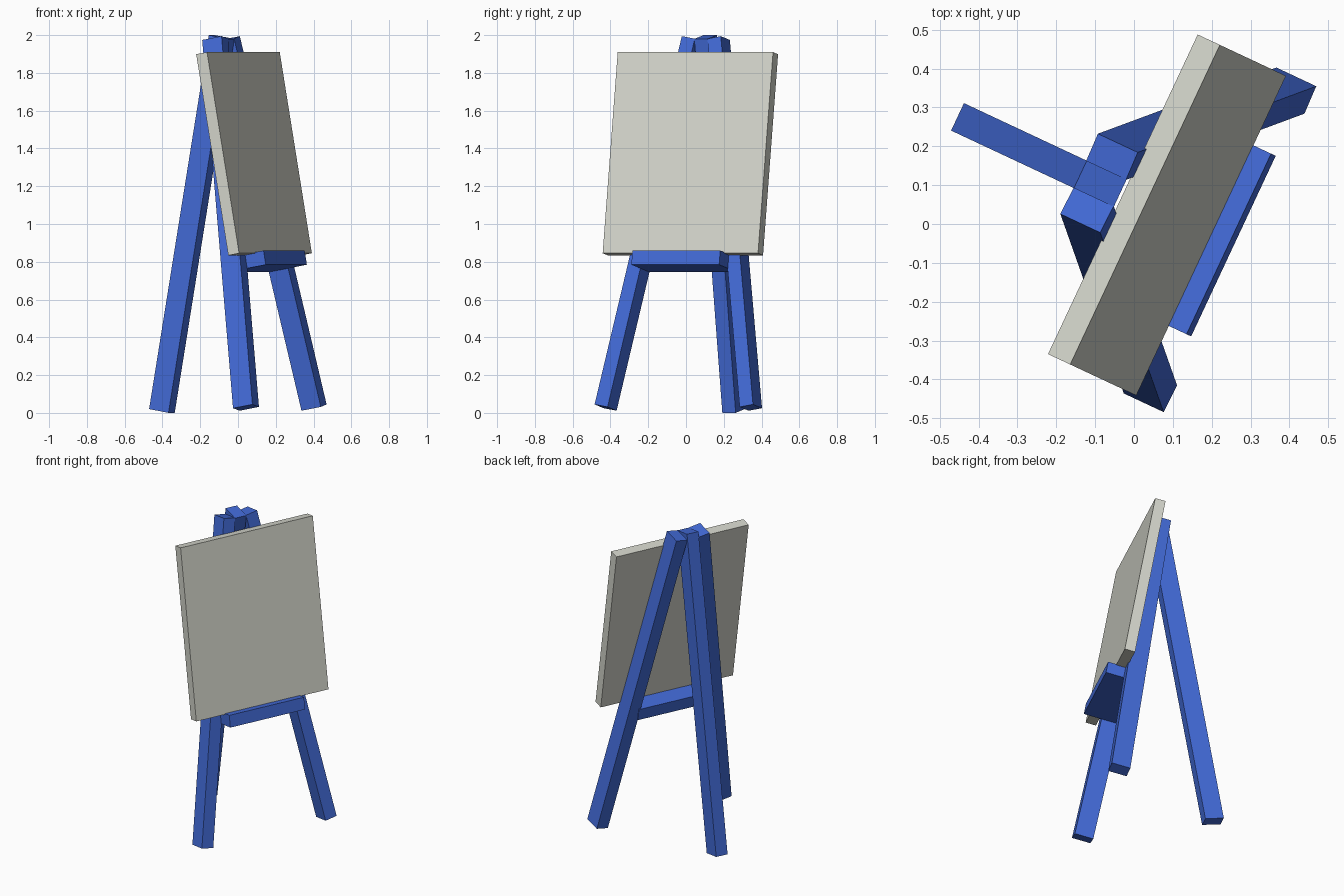
import bpy, math
from mathutils import Matrix, Vector

if "Cube" in bpy.data.objects:
    bpy.data.objects.remove(bpy.data.objects["Cube"])

TILT = math.radians(10)
TURN = Matrix.Rotation(math.radians(64.9), 4, 'Z')   # whole easel is turned
CX = 0.057                                           # easel centre line before turning


def material(name, color):
    m = bpy.data.materials.new(name)
    m.diffuse_color = (*color, 1)
    m.use_nodes = True
    m.node_tree.nodes["Principled BSDF"].inputs["Base Color"].default_value = m.diffuse_color
    return m


blue = material("blue_paint", (0.055, 0.145, 0.68))
canvas = material("canvas", (0.66, 0.67, 0.60))


def box(name, center, size, mat, tilt, splay=0.0):
    """Box leaned back by tilt, then splayed sideways within its leaning plane."""
    bpy.ops.mesh.primitive_cube_add(size=1)
    ob = bpy.context.object
    ob.name = name
    place = (TURN @ Matrix.Translation(Vector(center) + Vector((CX, 0, 0)))
             @ Matrix.Rotation(tilt, 4, 'X') @ Matrix.Rotation(splay, 4, 'Y')
             @ Matrix.Diagonal((*size, 1)))
    ob.data.transform(place)
    ob.data.materials.append(mat)
    return ob


# Front legs, splayed and leaning back
for side, label in ((-1, "left"), (1, "right")):
    box(f"front_leg_{label}", (side * 0.25, -0.047, 1.003), (0.078, 0.115, 2.01),
        blue, -TILT, -side * TILT)

# Rear leg, leaning forward between the front legs
box("rear_leg", (0, 0.297, 1.0), (0.078, 0.115, 2.01), blue, TILT)

# Ledge between the front legs
box("ledge", (0, -0.136, 0.802), (0.513, 0.23, 0.076), blue, -TILT)

# Canvas board resting on the ledge
box("board", (0, -0.067, 1.372), (0.908, 0.064, 1.081), canvas, -TILT)
